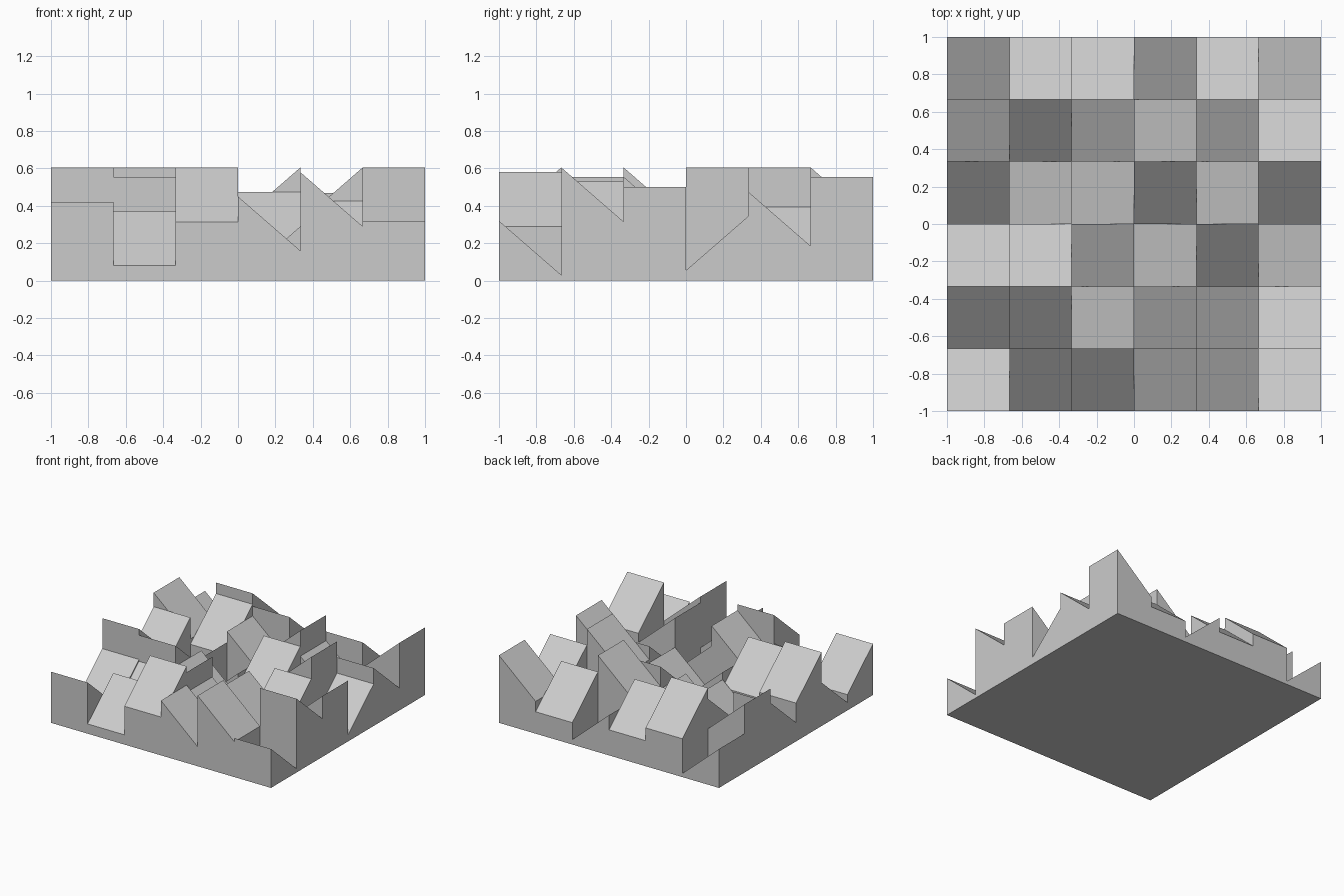
import bpy, bmesh
from mathutils import Vector

if "Cube" in bpy.data.objects:
    bpy.data.objects.remove(bpy.data.objects["Cube"])

N, S, DROP = 6, 1 / 3, 0.29

# Direction each sloping tile top faces; rows run from the front (-y) to the back
FACING = ["NSSEEN",
          "SSWEEN",
          "NNEWSW",
          "SWWSWS",
          "ESEWEN",
          "ENNENW"]
# Height of the upper edge of each tile
HIGH = [[.42, .37, .605, .45, .58, .32],
        [.355, .34, .555, .39, .53, .605],
        [.605, .555, .39, .29, .425, .50],
        [.445, .33, .29, .475, .605, .345],
        [.56, .515, .42, .605, .395, .475],
        [.32, .605, .50, .33, .47, .555]]


def height(c, r, i, j):
    """Top height of tile (c, r) at grid corner (i, j); zero outside the block."""
    if not (0 <= c < N and 0 <= r < N):
        return 0.0
    u, v = i - c, j - r
    fall = {"N": v, "S": 1 - v, "E": u, "W": 1 - u}[FACING[r][c]]
    return HIGH[r][c] - DROP * fall


def corner(i, j, z):
    return Vector((i * S - 1, j * S - 1, z))


bm = bmesh.new()


def face(points, outward):
    pts = []
    for p in points:
        if all((p - q).length > 1e-4 for q in pts):
            pts.append(p)
    if len(pts) < 3:
        return
    f = bm.faces.new([bm.verts.new(p) for p in pts])
    f.normal_update()
    if f.normal.dot(outward) < 0:
        f.normal_flip()


def wall(tile_a, tile_b, p, q, axis):
    """Exposed wall between two tiles along the grid edge p-q (axis points a to b)."""
    a0, a1 = height(*tile_a, *p), height(*tile_a, *q)
    b0, b1 = height(*tile_b, *p), height(*tile_b, *q)
    d0, d1 = a0 - b0, a1 - b1
    A0, A1, B0, B1 = corner(*p, a0), corner(*q, a1), corner(*p, b0), corner(*q, b1)
    if d0 * d1 < -1e-9:
        x = A0.lerp(A1, d0 / (d0 - d1))
        face([A0, B0, x], axis * d0)
        face([A1, B1, x], axis * d1)
    else:
        face([B0, B1, A1, A0], axis * (d0 + d1))


# Sloping tops
for r in range(N):
    for c in range(N):
        ring = [(c, r), (c + 1, r), (c + 1, r + 1), (c, r + 1)]
        face([corner(i, j, height(c, r, i, j)) for i, j in ring], Vector((0, 0, 1)))

# Walls between neighbouring tiles and around the outside
for k in range(N + 1):
    for m in range(N):
        wall((k - 1, m), (k, m), (k, m), (k, m + 1), Vector((1, 0, 0)))
        wall((m, k - 1), (m, k), (m, k), (m + 1, k), Vector((0, 1, 0)))

# Flat underside
face([corner(0, 0, 0), corner(N, 0, 0), corner(N, N, 0), corner(0, N, 0)], Vector((0, 0, -1)))

bmesh.ops.remove_doubles(bm, verts=bm.verts, dist=1e-4)
mesh = bpy.data.meshes.new("wedge_panel")
bm.to_mesh(mesh)
bm.free()
bpy.context.collection.objects.link(bpy.data.objects.new("wedge_panel", mesh))
